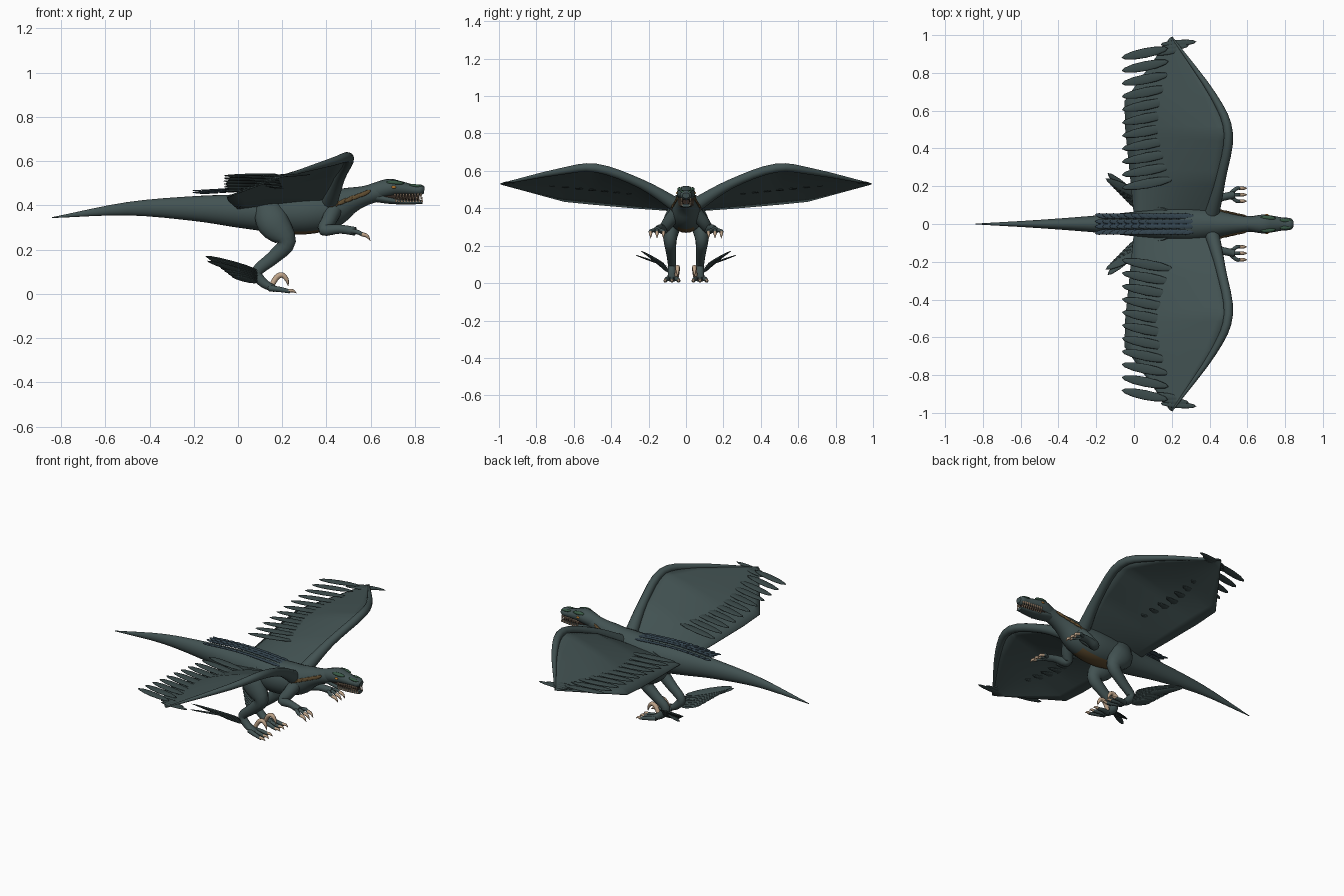
import bpy, bmesh, math
from mathutils import Vector, Matrix

cube = bpy.data.objects.get("Cube")
if cube:
    bpy.data.objects.remove(cube)


def material(name, *rgb):
    mat = bpy.data.materials.new(name)
    mat.use_nodes = True
    mat.diffuse_color = (*rgb, 1)
    mat.node_tree.nodes["Principled BSDF"].inputs["Base Color"].default_value = (*rgb, 1)
    return mat


slate = material("slate_skin", .055, .085, .085)
plume = material("dark_plumage", .045, .07, .07)
blue = material("blue_plumage", .035, .06, .08)
brown = material("brown_patch", .12, .075, .03)
bone = material("bone", .52, .37, .25)
amber = material("amber_eye", .5, .2, .03)
green = material("green_brow", .04, .1, .06)
dark = material("mouth_dark", .03, .02, .015)


def spline(points, steps):
    """Catmull-Rom interpolation of equal-length tuples."""
    pts = [Vector(p) for p in points]
    pts = [pts[0] * 2 - pts[1]] + pts + [pts[-1] * 2 - pts[-2]]
    result = []
    for a, b, c, d in zip(pts, pts[1:], pts[2:], pts[3:]):
        for k in range(steps):
            t = k / steps
            result.append((b * 2 + (c - a) * t + (a * 2 - b * 5 + c * 4 - d) * t * t
                           + (b * 3 - a - c * 3 + d) * t ** 3) / 2)
    return result + [pts[-2]]


class Part:
    """Collects shapes into one mesh object."""

    def __init__(self):
        self.bm = bmesh.new()

    def loft(self, path, radii, steps=4, sides=14, ref=(0, 1, 0)):
        """Tube along a path; radii are (sideways, upright) for each point."""
        centres = spline(path, steps)
        sizes = spline([r if isinstance(r, tuple) else (r, r) for r in radii], steps)
        rings = []
        for i, (c, r) in enumerate(zip(centres, sizes)):
            tangent = (centres[min(i + 1, len(centres) - 1)] - centres[max(i - 1, 0)]).normalized()
            side = Vector(ref)
            side = (side - tangent * side.dot(tangent)).normalized()
            up = tangent.cross(side)
            ring = []
            for k in range(sides):
                a = math.tau * k / sides
                ring.append(self.bm.verts.new(c + side * math.cos(a) * max(r[0], .001)
                                              + up * math.sin(a) * max(r[1], .001)))
            rings.append(ring)
        for low, high in zip(rings, rings[1:]):
            for k in range(sides):
                n = (k + 1) % sides
                self.bm.faces.new((low[k], low[n], high[n], high[k]))
        self.bm.faces.new(rings[0][::-1])
        self.bm.faces.new(rings[-1])

    def feather(self, root, tip, width, thick=.006, normal=(0, 0, 1)):
        """Flat pointed oval from root to tip."""
        root, tip = Vector(root), Vector(tip)
        along = tip - root
        x = along.normalized()
        y = Vector(normal).cross(x).normalized()
        frame = Matrix((x, y, x.cross(y))).transposed().to_4x4()
        size = Matrix.Diagonal((along.length / 2, width / 2, thick / 2, 1))
        bmesh.ops.create_uvsphere(self.bm, u_segments=12, v_segments=8, radius=1,
                                  matrix=Matrix.Translation((root + tip) / 2) @ frame @ size)

    def finish(self, name, *mats, mirror=True, solid=0, rule=None):
        bmesh.ops.recalc_face_normals(self.bm, faces=self.bm.faces[:])
        for f in self.bm.faces:
            f.smooth = len(f.verts) < 6
            if rule:
                f.material_index = rule(f)
        mesh = bpy.data.meshes.new(name)
        self.bm.to_mesh(mesh)
        self.bm.free()
        obj = bpy.data.objects.new(name, mesh)
        bpy.context.collection.objects.link(obj)
        for mat in mats:
            mesh.materials.append(mat)
        if solid:
            mod = obj.modifiers.new("thickness", 'SOLIDIFY')
            mod.thickness, mod.offset = solid, 0
        if mirror:
            obj.modifiers.new("mirror", 'MIRROR').use_axis = (False, True, False)


# Body from tail tip to neck, with a brown belly
body = Part()
body.loft([(-.84, 0, .345), (-.5, 0, .385), (-.2, 0, .386), (0, 0, .375), (.15, 0, .37), (.3, 0, .367),
           (.42, 0, .385), (.5, 0, .42), (.57, 0, .443), (.65, 0, .465)],
          [.002, (.022, .03), (.045, .056), (.065, .075), (.085, .09), (.095, .098),
           (.08, .088), (.06, .062), (.045, .045), (.04, .042)], sides=24)


def belly(face):
    c = face.calc_center_median()
    return int(face.normal.z < -.8 and .15 < c.x < .42)


body.finish("body_and_tail", slate, brown, mirror=False, rule=belly)

# Head: skull, brow ridges, jaw, teeth and eyes
skull = Part()
skull.loft([(.6, 0, .455), (.68, 0, .478), (.73, 0, .477), (.79, 0, .47), (.825, 0, .47), (.842, 0, .468)],
           [(.036, .04), (.05, .042), (.044, .034), (.034, .025), (.032, .025), (.02, .015)], sides=16)
skull.finish("skull", slate, mirror=False)
jaw = Part()
jaw.loft([(.62, 0, .44), (.68, 0, .425), (.75, 0, .415), (.835, 0, .415)],
         [(.034, .025), (.04, .018), (.034, .011), (.024, .009)])
jaw.finish("lower_jaw", slate, mirror=False)
mouth = Part()
mouth.loft([(.65, 0, .44), (.82, 0, .435)], [(.033, .02), (.02, .014)], steps=2)
mouth.finish("mouth", dark, mirror=False)
teeth = Part()
for i in range(10):
    x, y = .71 + i * .013, .04 - i * .0017
    teeth.loft([(x, y, .455), (x, y, .426)], [.006, .001], steps=1, sides=6)
    teeth.loft([(x + .005, y - .003, .415), (x + .005, y - .003, .438)], [.005, .001], steps=1, sides=6)
teeth.finish("teeth", bone)
brow = Part()
brow.feather((.67, .036, .505), (.75, .03, .5), .026, .02)
brow.feather((.77, .02, .493), (.835, .018, .485), .02, .014)
brow.finish("brow_ridges", green)
eye = Part()
eye.feather((.692, .045, .482), (.716, .042, .482), .02, .014)
eye.finish("eyes", amber)

# Wing arm: shoulder, wrist, long finger
edge = [(.41, .04, .41), (.46, .24, .53), (.5, .48, .615), (.42, .68, .595), (.2, .99, .53)]
arm = Part()
arm.loft(edge, [.04, .026, .024, .018, .004], ref=(1, 0, 0))
arm.finish("wing_arms", slate)


# Wing membrane stretched from the arm to the trailing edge
def along(points, t):
    s = min(t * (len(points) - 1), len(points) - 1.001)
    i = int(s)
    return Vector(points[i]).lerp(Vector(points[i + 1]), s - i)


trail = [(0, .04, .385), (-.02, .25, .4), (-.045, .5, .422), (-.05, .65, .437), (.19, .985, .528)]
wing = Part()
rows, cols = 24, 10
grid = []
for i in range(rows + 1):
    t = i / rows
    line = []
    for j in range(cols + 1):
        u = j / cols
        p = along(edge, t).lerp(along(trail, t), u)
        p.z += .02 * math.sin(math.pi * u) * math.sin(math.pi * t)
        line.append(wing.bm.verts.new(p))
    grid.append(line)
for a, b in zip(grid, grid[1:]):
    for j in range(cols):
        wing.bm.faces.new((a[j], a[j + 1], b[j + 1], b[j]))
wing.finish("wing_membranes", slate, solid=.006)

# Flight feathers in a row along the wing
flight = Part()
for i in range(11):
    y, z = .2 + i * .069, .465 + i * .007
    flight.feather((.21 - i * .003, y + .04, z + .006), (-.065, y - .01, z), .052, .012)
for i in range(3):
    flight.feather((.1 + i * .02, .9 + i * .025, .53), (.25 + i * .04, .925 + i * .02, .54), .035, .01)
flight.finish("flight_feathers", plume)

# Short feathers along the back and on the neck
back = Part()
for i in range(13):
    x = .3 - i * .038
    z = .462 + .012 * math.sin(i / 4)
    for y in (.012, .042):
        back.feather((x + .03, y * .8, z - y * .25), (x - .05, y * 1.2, z + .008 - y * .3), .026, .008)
back.finish("back_feathers", blue)
neck = Part()
for i in range(5):
    x, z = .6 - i * .032, .468 - i * .012
    neck.feather((x, .04 + i * .005, z), (x - .055, .054 + i * .008, z - .028), .02, .01, (0, 1, 0))
neck.finish("neck_feathers", brown)

# Hind legs: thigh, shank and foot in one sweep, then toes
leg = Part()
leg.loft([(.13, .05, .4), (.16, .075, .32), (.22, .085, .235), (.16, .08, .165), (.085, .075, .1),
          (.115, .075, .05), (.17, .075, .02)],
         [(.04, .06), (.05, .075), (.036, .043), (.027, .032), (.022, .026), (.022, .022), (.026, .014)])
for spread in (-.03, 0, .03):
    leg.loft([(.14, .075 + spread / 2, .026), (.19, .075 + spread, .02), (.235, .075 + spread * 1.2, .011)],
             [.014, .012, .009], sides=8)
leg.finish("hind_legs", slate)
talon = Part()
for spread in (-.036, 0, .036):
    talon.loft([(.228, .075 + spread, .014), (.248, .075 + spread, .014), (.264, .075 + spread, .003)],
               [.009, .007, .001], sides=8)
talon.loft([(.15, .05, .035), (.175, .045, .075), (.2, .045, .085), (.22, .045, .065), (.228, .045, .035)],
           [.012, .013, .012, .009, .001], sides=8)
talon.finish("foot_claws", bone)

# Fan of feathers behind each ankle
fan = Part()
for i in range(8):
    s = i / 7
    fan.feather((.09, .12 - s * .04, .105 - s * .055), (-.15 + s * .12, .24 - s * .12, .172 - s * .09),
                .05, .01, (0, -.4, 1))
fan.feather((.06, .1, .09), (-.14, .27, .15), .045, .01, (0, -.4, 1))
fan.finish("leg_feathers", plume)

# Front arms with three clawed fingers
fore = Part()
fore.loft([(.43, .05, .375), (.41, .09, .33), (.39, .12, .29), (.46, .14, .293), (.53, .155, .283)],
          [.04, .034, .028, .021, .02])
claws = Part()
for spread in (-.034, 0, .034):
    y = .155 + spread
    fore.loft([(.515, .155 + spread / 3, .284), (.545, y, .278), (.565, y, .266)], [.011, .01, .008], sides=8)
    claws.loft([(.56, y, .27), (.583, y, .262), (.598, y, .24)], [.01, .008, .001], sides=8)
fore.finish("front_arms", slate)
claws.finish("hand_claws", bone)
